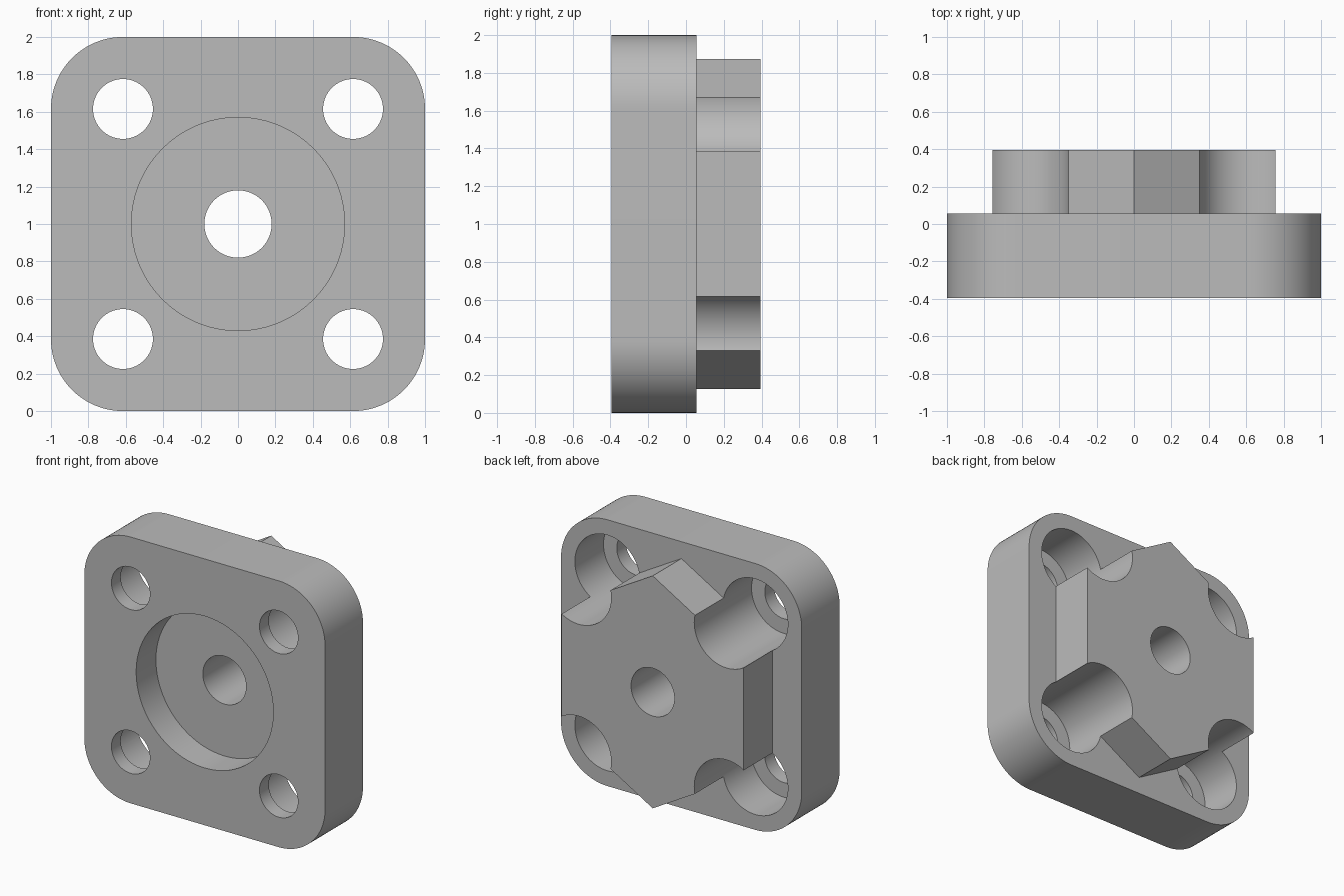
import bpy, bmesh
from math import cos, sin, pi, radians

cube = bpy.data.objects.get("Cube")
if cube:
    bpy.data.objects.remove(cube)

MID = 1.0            # height of the centre axis
FRONT, STEP, BACK = -0.395, 0.055, 0.395
HOLE = 0.615         # corner hole offset from the axis
CORNER = 0.385       # plate corner radius

grey = bpy.data.materials.new("plain grey")
grey.use_nodes = True
grey.diffuse_color = (0.5, 0.5, 0.5, 1)
grey.node_tree.nodes["Principled BSDF"].inputs["Base Color"].default_value = (0.5, 0.5, 0.5, 1)


def arc(cx, cz, r, start, sweep, n):
    return [(cx + r * cos(start + sweep * i / n), cz + r * sin(start + sweep * i / n))
            for i in range(n)]


def prism(name, outline, y0, y1):
    """Extrude an x-z outline along y."""
    bm = bmesh.new()
    face = bm.faces.new([bm.verts.new((x, y0, z + MID)) for x, z in outline])
    out = bmesh.ops.extrude_face_region(bm, geom=[face])
    moved = [v for v in out["geom"] if isinstance(v, bmesh.types.BMVert)]
    bmesh.ops.translate(bm, verts=moved, vec=(0, y1 - y0, 0))
    bmesh.ops.recalc_face_normals(bm, faces=bm.faces)
    mesh = bpy.data.meshes.new(name)
    bm.to_mesh(mesh)
    bm.free()
    mesh.materials.append(grey)
    obj = bpy.data.objects.new(name, mesh)
    bpy.context.collection.objects.link(obj)
    return obj


def combine(body, tool, operation):
    mod = body.modifiers.new(operation, "BOOLEAN")
    mod.operation, mod.object, mod.solver = operation, tool, "EXACT"
    bpy.context.view_layer.objects.active = body
    bpy.ops.object.modifier_apply(modifier=mod.name)
    bpy.data.objects.remove(tool)


def drill(body, x, z, r, y0, y1):
    combine(body, prism("drill", arc(x, z, r, 0, 2 * pi, 72), y0, y1), "DIFFERENCE")


# Rounded square plate
outline = []
for k, (sx, sz) in enumerate([(1, 1), (-1, 1), (-1, -1), (1, -1)]):
    c = 1 - CORNER
    outline += arc(sx * c, sz * c, CORNER, k * pi / 2, pi / 2, 24)
    end = (k + 1) * pi / 2
    outline.append((sx * c + CORNER * cos(end), sz * c + CORNER * sin(end)))
body = prism("flange_plate_with_hex_boss", outline, FRONT, STEP)

# Hexagonal boss on the back
combine(body, prism("hex_boss", arc(0, 0, 0.873, pi / 2, 2 * pi, 6), -0.05, BACK), "UNION")

# Front recess and centre bore
drill(body, 0, 0, 0.57, FRONT - 0.1, FRONT + 0.235)
drill(body, 0, 0, 0.18, FRONT - 0.2, BACK + 0.1)

# Corner holes, counterbored from the back through the boss
for sx in (-1, 1):
    for sz in (-1, 1):
        drill(body, sx * HOLE, sz * HOLE, 0.27, FRONT + 0.11, BACK + 0.1)
        drill(body, sx * HOLE, sz * HOLE, 0.16, FRONT - 0.1, BACK + 0.2)

bpy.ops.object.select_all(action="DESELECT")
body.select_set(True)
bpy.context.view_layer.objects.active = body
bpy.ops.object.shade_smooth_by_angle(angle=radians(30))
